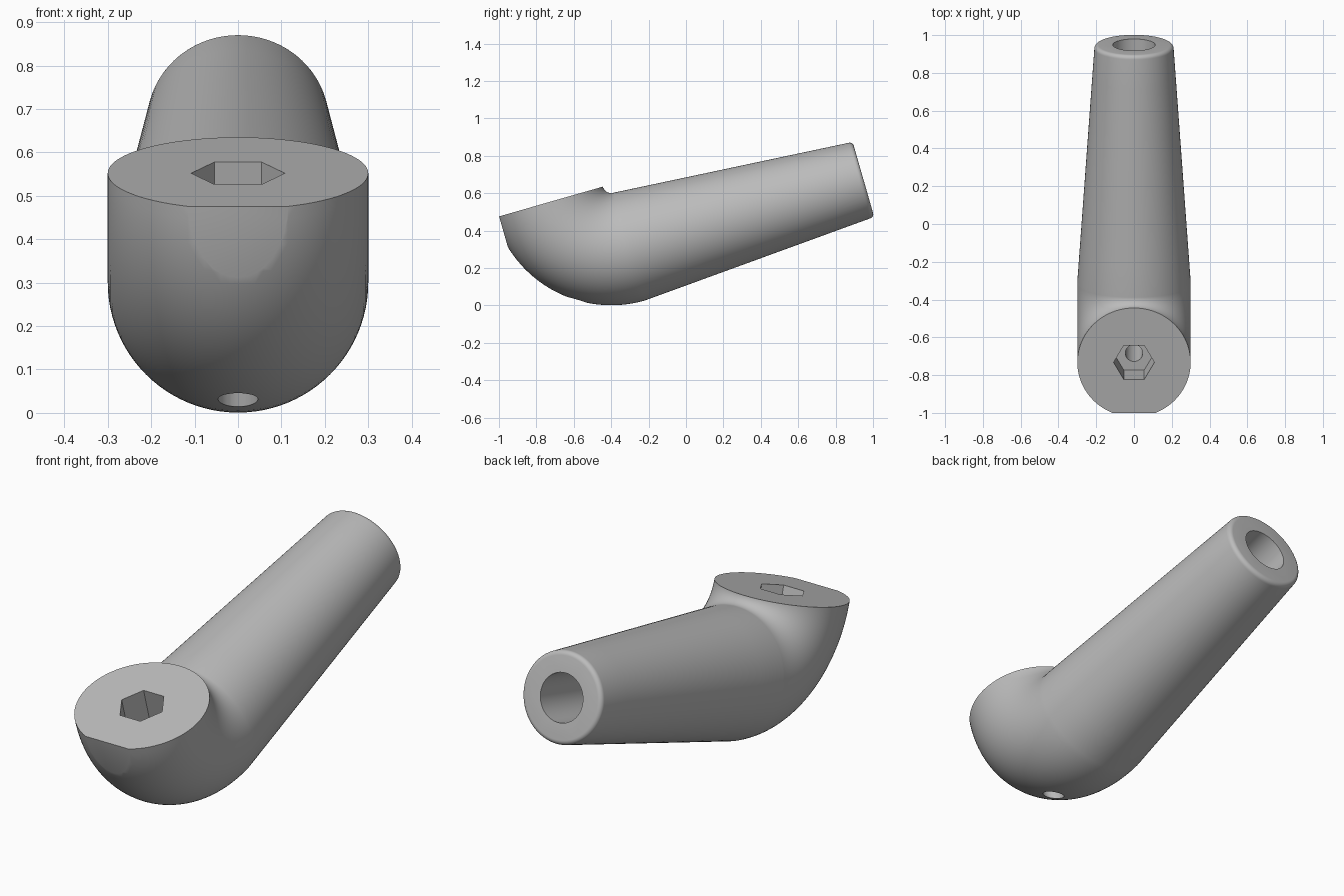
import bpy, bmesh, math
from mathutils import Matrix

if "Cube" in bpy.data.objects:
    bpy.data.objects.remove(bpy.data.objects["Cube"])

TILT = math.radians(16)
FRAME = Matrix.Translation((0, -0.733, 0.552)) @ Matrix.Rotation(TILT, 4, 'X')
R, BEND, END_U, END_R = 0.30, 0.347, 1.650, 0.21   # pipe radius, bend radius, tip
SEG = 96

grey = bpy.data.materials.new("grey plastic")
grey.diffuse_color = (0.5, 0.5, 0.5, 1)
grey.use_nodes = True
grey.node_tree.nodes["Principled BSDF"].inputs["Base Color"].default_value = grey.diffuse_color


def make_object(name, bm):
    bmesh.ops.recalc_face_normals(bm, faces=bm.faces[:])
    bm.transform(FRAME)
    mesh = bpy.data.meshes.new(name)
    bm.to_mesh(mesh)
    bm.free()
    mesh.materials.append(grey)
    ob = bpy.data.objects.new(name, mesh)
    bpy.context.collection.objects.link(ob)
    return ob


def cutter(name, radius, depth, segs, matrix):
    bm = bmesh.new()
    bmesh.ops.create_cone(bm, cap_ends=True, segments=segs, radius1=radius,
                          radius2=radius, depth=depth, matrix=matrix)
    return make_object(name, bm)


# Rings (centre y, centre z, bend angle, radius): elbow head, tapered grip, rounded tip
rings = []
for i in range(33):
    t = math.pi / 2 * i / 32
    rings.append((BEND - BEND * math.cos(t), -BEND * math.sin(t), t, R))
F = 0.022
for i in range(1, 9):
    k = i / 8
    rings.append((BEND + (END_U - F - BEND) * k, -BEND, math.pi / 2, R + (END_R - R) * k))
for i in range(1, 7):
    a = math.pi / 2 * i / 6
    rings.append((END_U - F + F * math.sin(a), -BEND, math.pi / 2,
                  END_R - F + F * math.cos(a)))

bm = bmesh.new()
loops = []
for cy, cz, t, r in rings:
    loop = []
    for j in range(SEG):
        a = 2 * math.pi * j / SEG
        d = r * math.cos(a)
        loop.append(bm.verts.new((r * math.sin(a), cy - d * math.cos(t), cz - d * math.sin(t))))
    loops.append(loop)
for l0, l1 in zip(loops, loops[1:]):
    for j in range(SEG):
        n = (j + 1) % SEG
        bm.faces.new((l0[j], l0[n], l1[n], l1[j]))
bm.faces.new(loops[0])
bm.faces.new(loops[-1])
handle = make_object("lever_handle", bm)

# Cutters: hex nut pocket, screw hole, bore in the grip end, flat on the head front
T = Matrix.Translation
along = Matrix.Rotation(math.pi / 2, 4, 'X')
hexturn = Matrix.Rotation(math.pi / 2, 4, 'Z')   # hex points face sideways
cutters = [
    cutter("hex_pocket_cutter", 0.108, 0.36, 6, T((0, 0, 0)) @ hexturn),
    cutter("screw_hole_cutter", 0.046, 1.6, 32, T((0, 0, -0.4))),
    cutter("grip_bore_cutter", 0.112, 1.3, 48, T((0, END_U, -BEND)) @ along),
]
bm = bmesh.new()
bmesh.ops.create_cube(bm, size=1, matrix=T((0, -0.277 - 0.5, -0.3)) @ Matrix.Diagonal((2, 1, 2, 1)))
cutters.append(make_object("front_flat_cutter", bm))

bpy.context.view_layer.objects.active = handle
handle.select_set(True)
for c in cutters:
    c.hide_render = True
    mod = handle.modifiers.new(c.name, 'BOOLEAN')
    mod.operation = 'DIFFERENCE'
    mod.solver = 'EXACT'
    mod.object = c
    bpy.ops.object.modifier_apply(modifier=mod.name)
    bpy.data.objects.remove(c)

bpy.ops.object.shade_smooth_by_angle(angle=math.radians(30))
